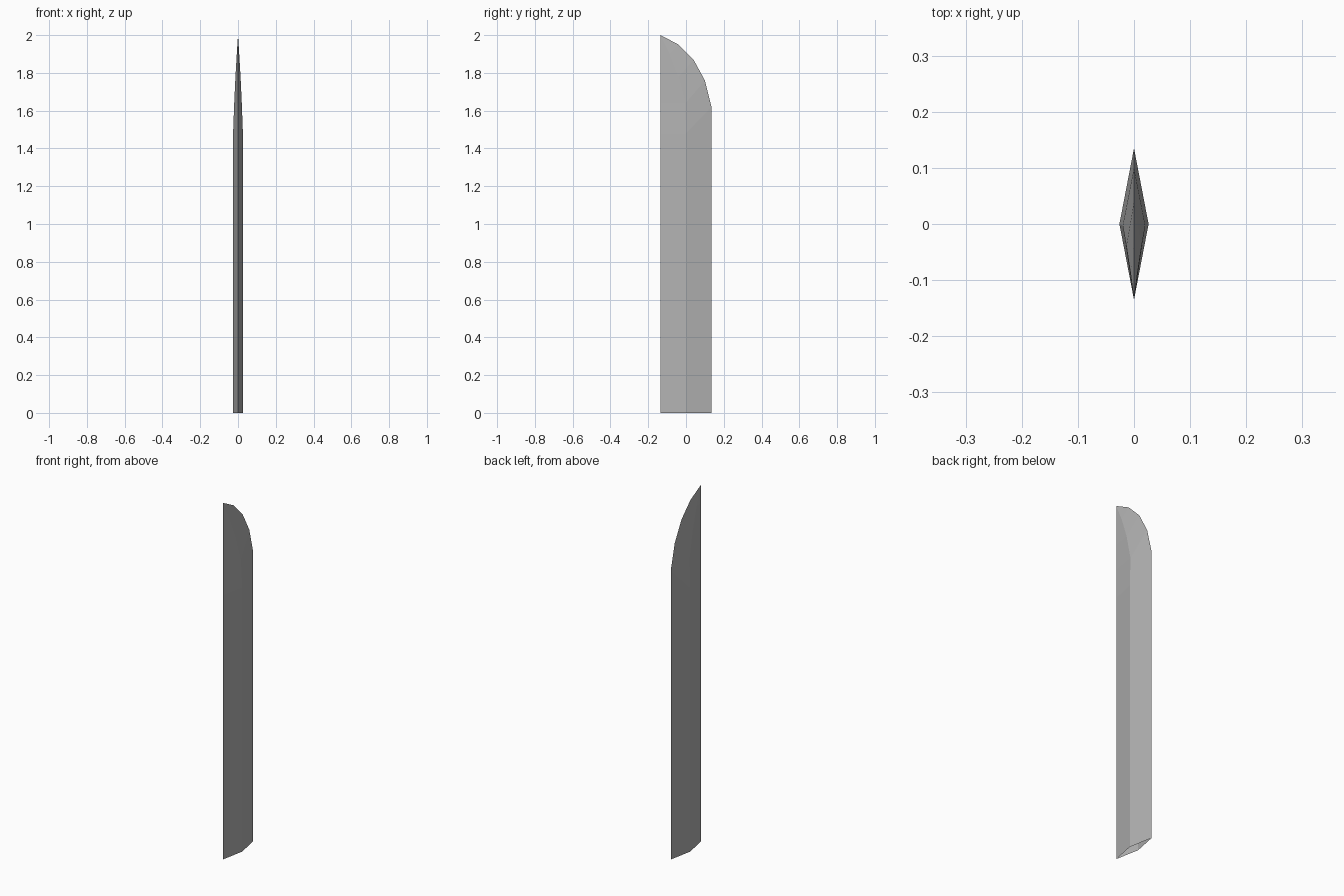
import bpy, bmesh

if "Cube" in bpy.data.objects:
    bpy.data.objects.remove(bpy.data.objects["Cube"])

W = 0.135
# Each section: cutting-edge (y, z), ridge (x, y, z); the spine stays at y = -W
sections = [
    ((0.135, 0.00), (0.026, 0.000, 0.00)),
    ((0.135, 1.62), (0.026, 0.000, 1.48)),
    ((0.100, 1.76), (0.020, -0.003, 1.64)),
    ((0.040, 1.87), (0.0135, -0.040, 1.78)),
    ((-0.040, 1.95), (0.0065, -0.086, 1.90)),
]

bm = bmesh.new()

# Diamond cross-sections along the blade
rings = []
for (ey, ez), (rx, ry, rz) in sections:
    points = [(0, -W, rz), (rx, ry, rz), (0, ey, ez), (-rx, ry, rz)]
    rings.append([bm.verts.new(p) for p in points])

# Side facets and pointed tip; the base is open, as seen from below
for a, b in zip(rings, rings[1:]):
    for i in range(4):
        j = (i + 1) % 4
        bm.faces.new((a[i], a[j], b[j], b[i]))
tip = bm.verts.new((0, -W, 2.0))
last = rings[-1]
for i in range(4):
    bm.faces.new((last[i], last[(i + 1) % 4], tip))

mesh = bpy.data.meshes.new("blade")
bm.to_mesh(mesh)
bm.free()
blade = bpy.data.objects.new("blade", mesh)
bpy.context.collection.objects.link(blade)

# Dark grey steel
steel = bpy.data.materials.new("steel")
steel.diffuse_color = (0.45, 0.45, 0.45, 1)
steel.use_nodes = True
steel.node_tree.nodes["Principled BSDF"].inputs["Base Color"].default_value = steel.diffuse_color
mesh.materials.append(steel)
